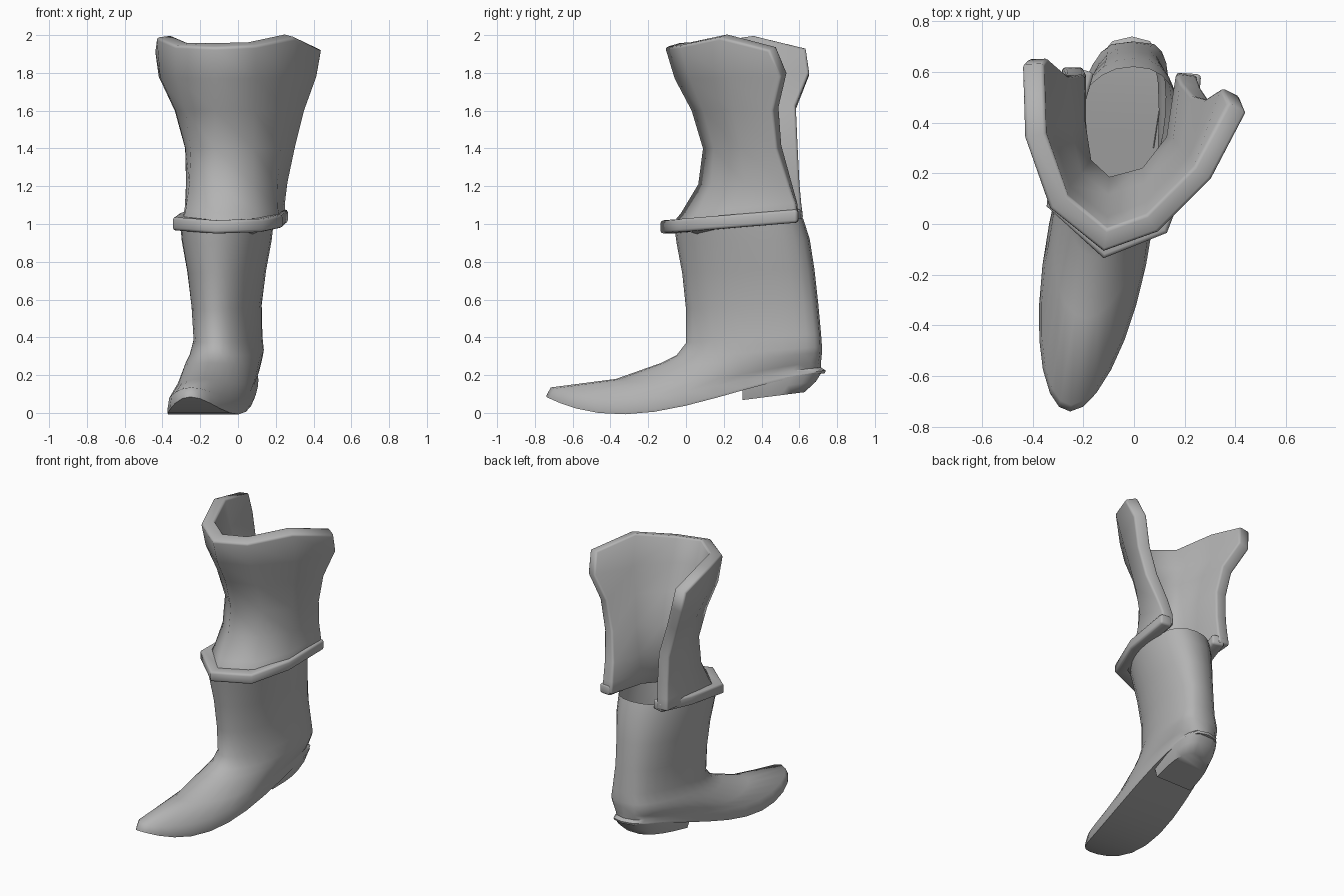
import bpy, bmesh, math

cube = bpy.data.objects.get("Cube")
if cube:
    bpy.data.objects.remove(cube, do_unlink=True)

leather = bpy.data.materials.new("grey_leather")
leather.use_nodes = True
leather.diffuse_color = (0.45, 0.45, 0.45, 1)
leather.node_tree.nodes["Principled BSDF"].inputs["Base Color"].default_value = (0.45, 0.45, 0.45, 1)


def loft(name, rows, closed, thickness=0, bevel=0, angle=40):
    """Skin rows of points, listed top to bottom; closed lofts get a strip-filled base."""
    bm = bmesh.new()
    rings = [[bm.verts.new(p) for p in row] for row in rows]
    n = len(rings[0])
    for a, b in zip(rings, rings[1:]):
        for i in range(n if closed else n - 1):
            j = (i + 1) % n
            bm.faces.new((a[i], b[i], b[j], a[j]))
    if closed:
        base = rings[-1]
        for i in range(n // 2):
            strip = [base[i], base[i + 1], base[n - i - 1], base[-i]]
            bm.faces.new(list(dict.fromkeys(strip)))
        bmesh.ops.recalc_face_normals(bm, faces=bm.faces)
    mesh = bpy.data.meshes.new(name)
    bm.to_mesh(mesh)
    bm.free()
    mesh.materials.append(leather)
    ob = bpy.data.objects.new(name, mesh)
    bpy.context.collection.objects.link(ob)
    if thickness:
        solid = ob.modifiers.new("thickness", 'SOLIDIFY')
        solid.thickness = thickness
        solid.offset = -1
        solid.use_even_offset = True
    if bevel:
        bev = ob.modifiers.new("soft_edge", 'BEVEL')
        bev.width = bevel
        bev.segments = 2
        bev.limit_method = 'ANGLE'
        bev.angle_limit = math.radians(72)
    bpy.ops.object.select_all(action='DESELECT')
    ob.select_set(True)
    bpy.context.view_layer.objects.active = ob
    bpy.ops.object.shade_smooth_by_angle(angle=math.radians(angle))
    return ob


def centre_x(y):
    # The foot points slightly outward
    return -0.13 + 0.165 * y


def boot_ring(yf, zf, yb, zb, half, sag, taper, blunt, shift, n=28):
    """Plan outline from a front point to a back point, sagging between, blunt at the back."""
    pts = []
    for i in range(n):
        a = 2 * math.pi * i / n
        u = (1 - math.cos(a)) / 2
        y = yf + (yb - yf) * u
        s = math.sin(a)
        if u > 0.5:
            s = math.copysign(abs(s) ** blunt, s)
        if i == n // 2:
            s = 0
        x = centre_x(y) + shift + half * s * (1 - taper * u * u)
        z = zf + (zb - zf) * u - sag * 6.75 * u * (1 - u) ** 2
        pts.append((x, y, z))
    return pts


# Boot: shaft, ankle, vamp, welt and sole
profile = [
    (-0.06, 0.97, 0.62, 1.03, 0.24, 0, 0, 0.85, 0.025),
    (-0.05, 0.90, 0.655, 0.92, 0.23, 0, 0, 0.85, 0.02),
    (-0.02, 0.74, 0.68, 0.76, 0.20, 0, 0, 0.8, 0.015),
    (0.0, 0.55, 0.70, 0.58, 0.175, 0, 0, 0.7, 0.01),
    (0.0, 0.37, 0.715, 0.42, 0.17, 0, 0, 0.6, 0.015),
    (-0.05, 0.305, 0.72, 0.35, 0.182, 0.01, 0, 0.55, 0.012),
    (-0.13, 0.265, 0.72, 0.32, 0.19, 0.02, 0.03, 0.55, 0.005),
    (-0.37, 0.18, 0.715, 0.27, 0.20, 0.05, 0.13, 0.55, 0),
    (-0.715, 0.135, 0.715, 0.24, 0.207, 0.09, 0.22, 0.55, 0),
    (-0.735, 0.10, 0.74, 0.225, 0.217, 0.13, 0.22, 0.55, 0),
    (-0.74, 0.085, 0.735, 0.21, 0.212, 0.13, 0.22, 0.55, 0),
]
loft("boot", [boot_ring(*p) for p in profile], True, angle=55)


# Heel block with a straight breast and a rounded back
def heel_ring(yb, half, z_front, z_back, n=12):
    pts = []
    for i in range(n):
        a = math.pi * i / (n - 1)
        t = math.sin(a) ** 0.8
        y = 0.30 + (yb - 0.30) * t
        c = math.copysign(abs(math.cos(a)) ** 0.6, math.cos(a))
        pts.append((centre_x(y) + half * c, y, z_front + (z_back - z_front) * t))
    return pts


loft("heel", [heel_ring(0.725, 0.16, 0.15, 0.22), heel_ring(0.69, 0.155, 0.115, 0.165),
              heel_ring(0.63, 0.14, 0.068, 0.11)], True, angle=50)

# Knee cuff: each row is (front y, left end x y, right end x y, front z, back z)
cuff_rows = [
    (-0.11, -0.44, 0.63, 0.445, 0.44, 1.925, 1.92),
    (-0.06, -0.42, 0.65, 0.42, 0.50, 1.77, 1.78),
    (0.03, -0.335, 0.58, 0.355, 0.46, 1.60, 1.60),
    (0.09, -0.28, 0.59, 0.305, 0.48, 1.40, 1.40),
    (0.065, -0.275, 0.60, 0.265, 0.54, 1.21, 1.22),
    (-0.025, -0.28, 0.61, 0.25, 0.58, 1.06, 1.11),
    (-0.09, -0.285, 0.62, 0.25, 0.59, 0.98, 1.03),
]
# Plan shape as fractions from the front point to the two ends, at the rim and at the hem
RIM_PLAN = [(1, 1), (0.97, 0.61), (0.66, 0.23), (0, 0), (0.38, 0.14), (0.75, 0.52), (1, 1)]
HEM_PLAN = [(1, 1), (1.02, 0.64), (1.08, 0.26), (0, 0), (0.64, 0.15), (0.94, 0.5), (1, 1)]
RIM_LIFT = [0, 0.065, 0.02, 0.01, 0.02, 0.065, 0]
FRONT_X = -0.12


def cuff_row(k, yf, lx, ly, rx, ry, zf, zb):
    low = k / (len(cuff_rows) - 1)
    pts = []
    for i, (rim, hem) in enumerate(zip(RIM_PLAN, HEM_PLAN)):
        fx, fy = (r + (h - r) * low ** 1.5 for r, h in zip(rim, hem))
        ex, ey = (lx, ly) if i < 3 else (rx, ry)
        z = zf + (zb - zf) * fy + (RIM_LIFT[i] if k == 0 else 0)
        pts.append((FRONT_X + (ex - FRONT_X) * fx, yf + (ey - yf) * fy, z))
    return pts


loft("knee_cuff", [cuff_row(k, *r) for k, r in enumerate(cuff_rows)], False,
     thickness=0.085, bevel=0.014, angle=72)

# Rolled band around the lower edge of the cuff
path = [(-0.24, 0.62), (-0.31, 0.38), (-0.345, 0.07), (FRONT_X, -0.135),
        (0.13, -0.035), (0.235, 0.24), (0.265, 0.59)]
band = [[(x, y, z + 0.06 * (y + 0.13) / 0.75) for x, y in path] for z in (1.02, 0.95)]
loft("cuff_band", band, False, thickness=0.085, bevel=0.014, angle=72)
